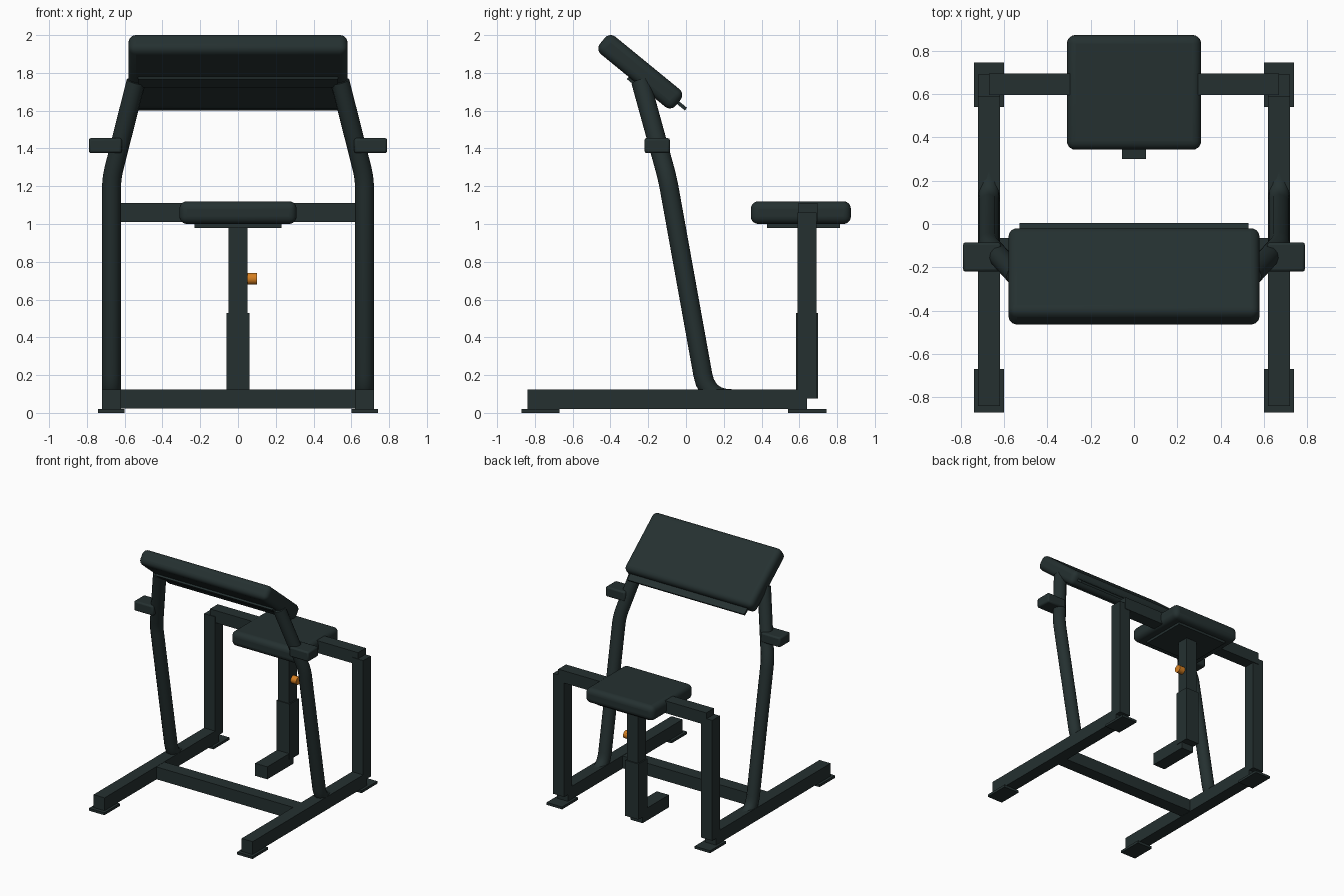
import bpy, math
from mathutils import Vector

if "Cube" in bpy.data.objects:
    bpy.data.objects.remove(bpy.data.objects["Cube"])


def material(name, rgb):
    m = bpy.data.materials.new(name)
    m.diffuse_color = (*rgb, 1)
    m.use_nodes = True
    m.node_tree.nodes["Principled BSDF"].inputs["Base Color"].default_value = m.diffuse_color
    return m


DARK = material("dark green black", (0.018, 0.030, 0.030))
ORANGE = material("orange", (0.66, 0.21, 0.015))


def smooth(ob):
    bpy.ops.object.select_all(action='DESELECT')
    ob.select_set(True)
    bpy.context.view_layer.objects.active = ob
    bpy.ops.object.shade_smooth_by_angle(angle=math.radians(35))


def box(name, x, y, z, bevel=0, seg=4, tilt=0):
    """Box from (min, max) ranges, optionally rounded and tilted about x."""
    r = (x, y, z)
    bpy.ops.mesh.primitive_cube_add(size=1, location=[(a + b) / 2 for a, b in r])
    ob = bpy.context.object
    ob.name = name
    ob.scale = [b - a for a, b in r]
    bpy.ops.object.transform_apply(location=False, rotation=False, scale=True)
    ob.rotation_euler.x = tilt
    ob.data.materials.append(DARK)
    if bevel:
        b = ob.modifiers.new("round", 'BEVEL')
        b.width, b.segments = bevel, seg
        smooth(ob)
    return ob


def tube(name, pts, radius):
    """Round bent tube through points."""
    cu = bpy.data.curves.new(name, 'CURVE')
    cu.dimensions = '3D'
    cu.bevel_depth, cu.bevel_resolution, cu.use_fill_caps = radius, 4, True
    sp = cu.splines.new('POLY')
    sp.points.add(len(pts) - 1)
    for p, co in zip(sp.points, pts):
        p.co = (*co, 1)
    ob = bpy.data.objects.new(name, cu)
    bpy.context.collection.objects.link(ob)
    cu.materials.append(DARK)
    bpy.ops.object.select_all(action='DESELECT')
    ob.select_set(True)
    bpy.context.view_layer.objects.active = ob
    bpy.ops.object.convert(target='MESH')
    smooth(bpy.context.object)


def bend(a, b, c, d, n=6):
    """Points rounding corner b between a and c, starting d away."""
    a, b, c = Vector(a), Vector(b), Vector(c)
    p, q = b + (a - b).normalized() * d, b + (c - b).normalized() * d
    return [p * (1 - t) ** 2 + b * 2 * t * (1 - t) + q * t * t
            for t in (i / n for i in range(n + 1))]


# Side frames
for s, side in ((-1, "left"), (1, "right")):
    def mx(a, b):
        return tuple(sorted((s * a, s * b)))
    box(side + "_base_rail", mx(.62, .72), (-.84, .64), (.02, .125))
    box(side + "_front_foot", mx(.60, .74), (-.87, -.67), (0, .02))
    box(side + "_rear_foot", mx(.60, .74), (.54, .745), (0, .02))
    box(side + "_rear_post", mx(.62, .72), (.59, .69), (.075, 1.06))
    box(side + "_bar_holder", mx(.615, .79), (-.22, -.085), (1.375, 1.455), .012, 2)
    end, low = (s * .67, .25, .075), (s * .67, .112, .075)
    mid, top = (s * .67, -.098, 1.24), (s * .54, -.24, 1.755)
    tube(side + "_front_upright",
         [end] + bend(end, low, mid, .13) + bend(low, mid, top, .06) + [top], .05)

# Cross bars
box("base_crossbar", (-.63, .63), (-.17, -.065), (.022, .123))
box("rear_crossbar", (-.67, .67), (.595, .695), (1.01, 1.11))

# Arm pad, backing plate and support bar, all tilted alike
TILT = math.radians(-39.3)
U = Vector((0, math.cos(TILT), math.sin(TILT)))
N = Vector((0, -math.sin(TILT), math.cos(TILT)))
C = Vector((0, -.242, 1.806))


def tilted(name, half_x, u0, u1, n0, n1, bevel=0):
    ob = box(name, (-half_x, half_x), (u0, u1), (n0, n1), bevel, 5, TILT)
    ob.location = C + U * (u0 + u1) / 2 + N * (n0 + n1) / 2


tilted("arm_pad", .58, -.259, .259, -.06, .06, .04)
tilted("arm_pad_plate", .53, .15, .312, -.009, .009)
tilted("arm_pad_support", .53, -.03, .04, -.075, -.03)

# Seat with its telescopic post
box("seat", (-.31, .31), (.343, .873), (1.0, 1.12), .04, 5)
box("seat_plate", (-.23, .23), (.43, .815), (.98, 1.01))
box("seat_inner_post", (-.05, .05), (.59, .69), (.5, .985))
box("seat_post_sleeve", (-.06, .06), (.583, .70), (.075, .53))
box("seat_post_arm", (-.055, .055), (.30, .64), (.022, .124))

# Adjusting knob
bpy.ops.mesh.primitive_cylinder_add(vertices=24, radius=.031, depth=.06,
                                    location=(.07, .64, .71),
                                    rotation=(0, math.pi / 2, 0))
knob = bpy.context.object
knob.name = "adjusting_knob"
knob.data.materials.append(ORANGE)
smooth(knob)
